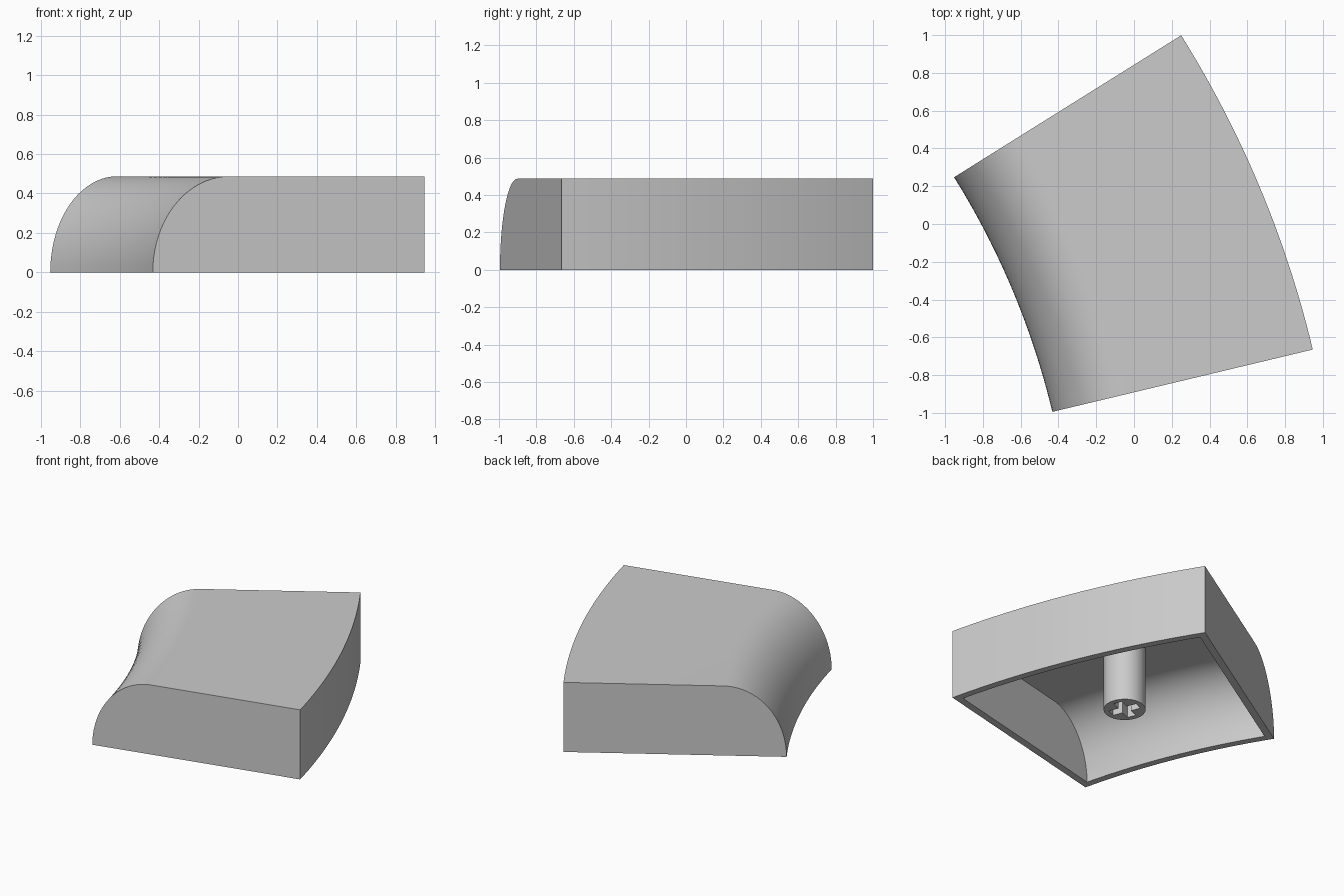
import bpy, bmesh, math
from mathutils import Vector

cube = bpy.data.objects.get("Cube")
if cube:
    bpy.data.objects.remove(cube, do_unlink=True)

# Ring sector the cap is cut from
CENTRE = Vector((-4.495, -1.966, 0))
R_IN, R_OUT, HEIGHT = 4.177, 5.595, 0.487
START, END = math.radians(13.45), math.radians(32.0)
MID = (START + END) / 2
WALL, ROOF, ROUND = 0.048, 0.055, 0.4
STATIONS, ARC = 24, 20

grey = bpy.data.materials.new("light_grey_plastic")
grey.use_nodes = True
grey.diffuse_color = (0.6, 0.6, 0.6, 1)
grey.node_tree.nodes["Principled BSDF"].inputs["Base Color"].default_value = (0.6, 0.6, 0.6, 1)


def make_object(name, bm):
    bmesh.ops.recalc_face_normals(bm, faces=bm.faces)
    mesh = bpy.data.meshes.new(name)
    bm.to_mesh(mesh)
    bm.free()
    mesh.materials.append(grey)
    obj = bpy.data.objects.new(name, mesh)
    bpy.context.collection.objects.link(obj)
    return obj


def activate(obj):
    bpy.ops.object.select_all(action='DESELECT')
    obj.select_set(True)
    bpy.context.view_layer.objects.active = obj


def shell(bm, inset, roof):
    """Sweep the rounded profile round the centre, open at the bottom."""
    height = HEIGHT - roof
    width = ROUND - inset
    profile = []
    for i in range(ARC + 1):
        a = math.pi / 2 * i / ARC
        profile.append((R_IN + ROUND - width * math.cos(a), height * math.sin(a)))
    profile += [(R_OUT - inset, height), (R_OUT - inset, 0)]
    rows = []
    for s in range(STATIONS + 1):
        row = []
        for r, z in profile:
            trim = math.asin(inset / r)
            a = START + trim + (END - START - 2 * trim) * s / STATIONS
            row.append(bm.verts.new(CENTRE + Vector((r * math.cos(a), r * math.sin(a), z))))
        rows.append(row)
    for p, q in zip(rows, rows[1:]):
        for i in range(len(profile) - 1):
            bm.faces.new((p[i], p[i + 1], q[i + 1], q[i]))
    bm.faces.new(rows[0])
    bm.faces.new(rows[-1])
    # Bottom outline, in order
    return [row[0] for row in rows] + [row[-1] for row in reversed(rows)]


# Hollow cap: outer and inner shells joined by a flat rim
bm = bmesh.new()
outer = shell(bm, 0, 0)
inner = shell(bm, WALL, ROOF)
for i in range(len(outer)):
    j = (i + 1) % len(outer)
    bm.faces.new((outer[i], outer[j], inner[j], inner[i]))
cap = make_object("cap_shell", bm)

# Round stem under the roof
STEM_TOP = HEIGHT - ROOF + 0.01
middle = (R_IN + R_OUT) / 2
spot = CENTRE + Vector((middle * math.cos(MID), middle * math.sin(MID), 0))
bm = bmesh.new()
bmesh.ops.create_cone(bm, cap_ends=True, segments=48, radius1=0.133, radius2=0.133, depth=STEM_TOP)
bmesh.ops.translate(bm, verts=bm.verts, vec=(0, 0, STEM_TOP / 2))
stem = make_object("stem", bm)

# Cross-shaped socket cut into the stem
LONG, SHORT, DEPTH = 0.097, 0.03, 0.3
bm = bmesh.new()
points = []
for k in range(4):
    c, s = round(math.cos(k * math.pi / 2)), round(math.sin(k * math.pi / 2))
    for x, y in ((LONG, -SHORT), (LONG, SHORT), (SHORT, SHORT)):
        points.append(bm.verts.new((c * x - s * y, s * x + c * y, -0.1)))
base = bm.faces.new(points)
top = bmesh.ops.extrude_face_region(bm, geom=[base])["geom"]
bmesh.ops.translate(bm, verts=[v for v in top if isinstance(v, bmesh.types.BMVert)],
                    vec=(0, 0, DEPTH + 0.1))
cutter = make_object("socket_cutter", bm)
cutter.hide_render = True
cut = stem.modifiers.new("socket", 'BOOLEAN')
cut.operation, cut.solver, cut.object = 'DIFFERENCE', 'EXACT', cutter
activate(stem)
bpy.ops.object.modifier_apply(modifier=cut.name)
bpy.data.objects.remove(cutter, do_unlink=True)
stem.location = spot
stem.rotation_euler.z = MID

for obj in (cap, stem):
    activate(obj)
    bpy.ops.object.shade_smooth_by_angle(angle=math.radians(30))
